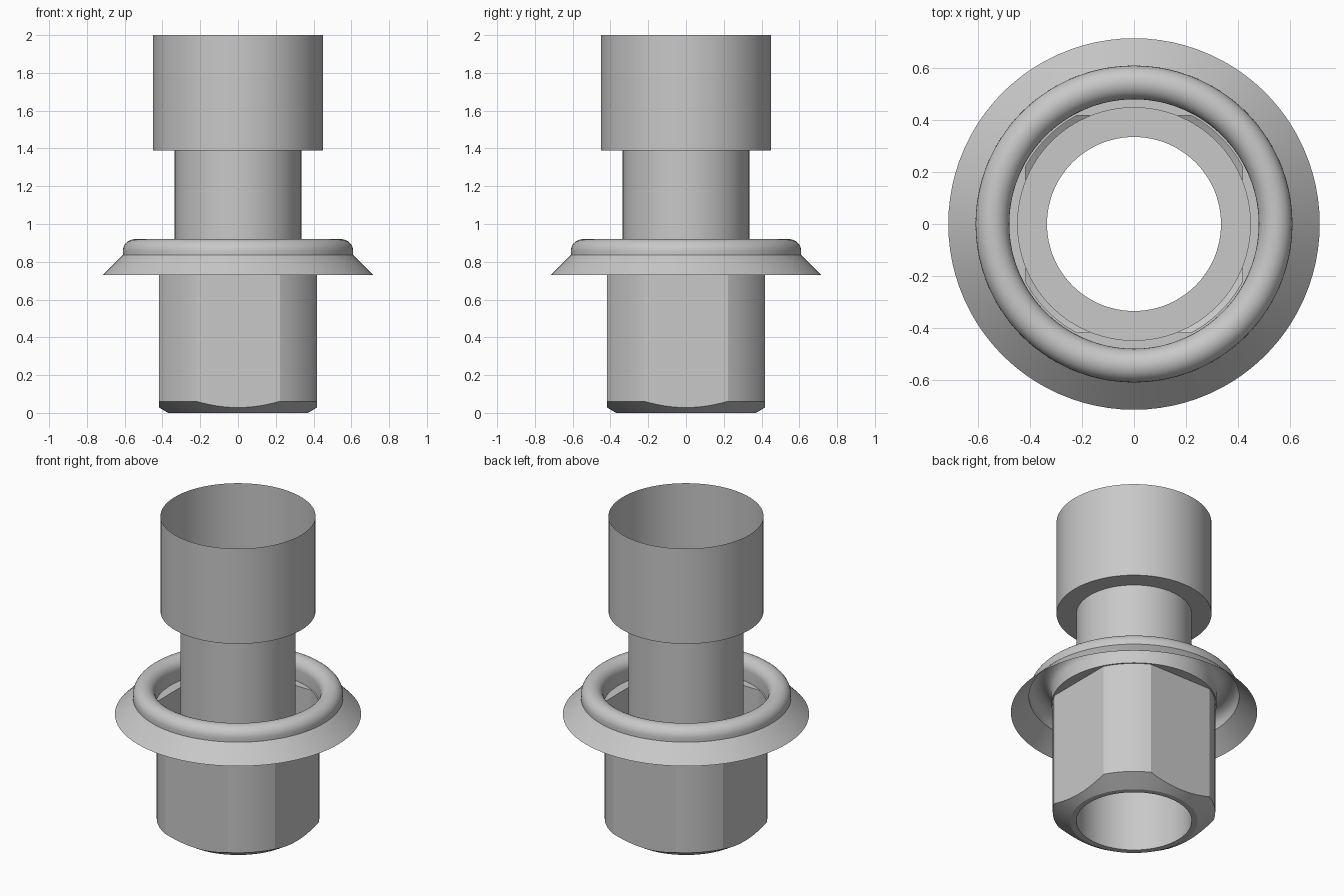
import bpy, bmesh
from math import sin, cos, pi, acos, radians

cube = bpy.data.objects.get("Cube")
if cube:
    bpy.data.objects.remove(cube, do_unlink=True)

steel = bpy.data.materials.new("light_grey_steel")
steel.use_nodes = True
GREY = (0.58, 0.58, 0.58, 1)
steel.diffuse_color = GREY
steel.node_tree.nodes["Principled BSDF"].inputs["Base Color"].default_value = GREY

FLAT, CORNER = 0.417, 0.472      # flat distance and rounded corner radius
BORE, FOOT = 0.335, 0.37         # bore radius and inner edge of the chamfer
SHOULDER = 0.785                 # height of the body top
RIM = 0.48                       # inner radius of the collar

# Angles that land exactly on the borders between flats and corners
half = acos(FLAT / CORNER)
STEPS = 14
angles = []
for q in range(4):
    base = q * pi / 2
    angles += [base - half + 2 * half * i / STEPS for i in range(STEPS)]
    angles += [base + half + (pi / 2 - 2 * half) * i / STEPS for i in range(STEPS)]


def loft(name, rings):
    """Skin a stack of rings; each ring is (r, z) or a function of the angle."""
    bm = bmesh.new()
    loops = []
    for ring in rings:
        loop = []
        for a in angles:
            r, z = ring(a) if callable(ring) else ring
            loop.append(bm.verts.new((r * cos(a), r * sin(a), z)))
        loops.append(loop)
    n = len(angles)
    for low, high in zip(loops, loops[1:]):
        for i in range(n):
            j = (i + 1) % n
            bm.faces.new((low[i], low[j], high[j], high[i]))
    mesh = bpy.data.meshes.new(name)
    bm.to_mesh(mesh)
    bm.free()
    mesh.materials.append(steel)
    obj = bpy.data.objects.new(name, mesh)
    bpy.context.collection.objects.link(obj)
    bpy.ops.object.select_all(action='DESELECT')
    obj.select_set(True)
    bpy.context.view_layer.objects.active = obj
    bpy.ops.object.shade_smooth_by_angle(angle=radians(20))
    return obj


def section(a):
    """Square with rounded corners."""
    return min(CORNER, FLAT / max(abs(cos(a)), abs(sin(a))))


def chamfer(a):
    r = section(a)
    return r, (r - FOOT) * 0.6


def body_top(a):
    return section(a), SHOULDER


# Four-flat body with chamfered foot and shoulder plate
loft("square_body", [(BORE, 0), (FOOT, 0), chamfer, body_top, (RIM, SHOULDER)])

# Pressed collar: flared skirt, rounded bead, inner wall
BEAD, MID, BEAD_Z = 0.065, RIM + 0.065, 0.855
bead = [(MID + BEAD * cos(pi * i / 16), BEAD_Z + BEAD * sin(pi * i / 16))
        for i in range(17)]
loft("flared_collar", [(0.715, 0.73), (0.61, 0.835)] + bead + [(RIM, SHOULDER)])

# Through tube with wider open cup on top
loft("tube_and_cup", [(BORE, 0), (BORE, 1.39), (0.45, 1.39), (0.45, 2)])
